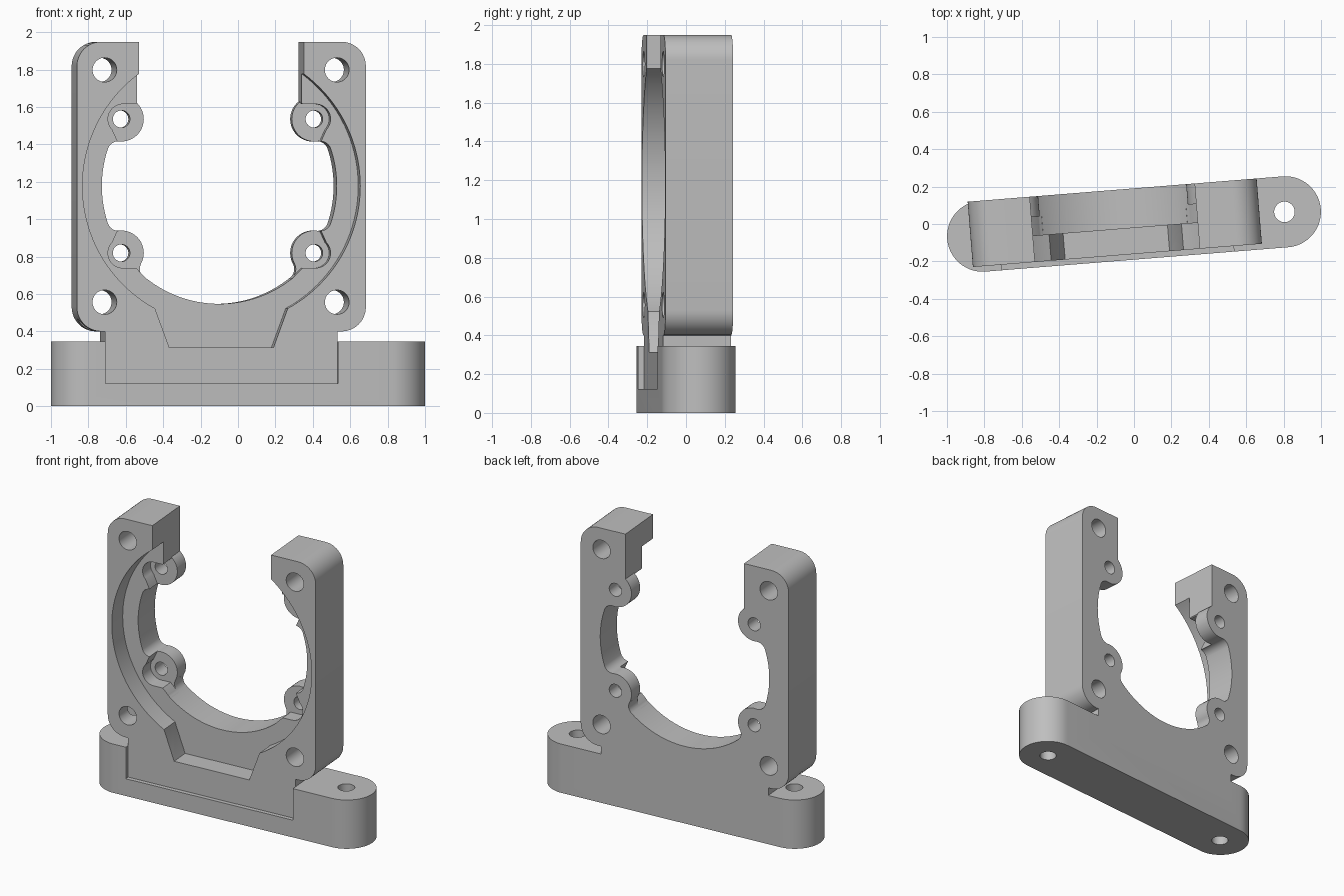
import bpy, bmesh, math
from mathutils import Matrix

if "Cube" in bpy.data.objects:
    bpy.data.objects.remove(bpy.data.objects["Cube"])

C, ZC = -0.102, 1.177          # bore axis in the bracket's own frame
FRONT, BACK = -0.16, 0.19      # plate faces
FLOOR, BOSS = -0.021, 0.08     # counterbore floor, boss seat
R, HX, HZ = 0.63, 0.517, 0.358  # bore radius, screw offsets
TOP = 1.948
YAW = math.radians(4.6)

grey = bpy.data.materials.new("light grey")
grey.diffuse_color = (0.52, 0.52, 0.52, 1)
grey.use_nodes = True
grey.node_tree.nodes["Principled BSDF"].inputs["Base Color"].default_value = grey.diffuse_color


def prism(name, pts, lo, hi, vertical=False):
    """Extrude a 2D outline along depth, or upward when vertical."""
    bm = bmesh.new()
    place = (lambda p: (p[0], p[1], lo)) if vertical else (lambda p: (p[0], lo, p[1]))
    face = bm.faces.new([bm.verts.new(place(p)) for p in pts])
    out = bmesh.ops.extrude_face_region(bm, geom=[face])
    move = (0, 0, hi - lo) if vertical else (0, hi - lo, 0)
    bmesh.ops.translate(bm, vec=move,
                        verts=[v for v in out["geom"] if isinstance(v, bmesh.types.BMVert)])
    bmesh.ops.recalc_face_normals(bm, faces=bm.faces)
    me = bpy.data.meshes.new(name)
    bm.to_mesh(me)
    bm.free()
    ob = bpy.data.objects.new(name, me)
    bpy.context.collection.objects.link(ob)
    return ob


def arc(x, z, r, a0, a1, n):
    return [(x + r * math.cos(math.radians(a0 + (a1 - a0) * i / n)),
             z + r * math.sin(math.radians(a0 + (a1 - a0) * i / n))) for i in range(n + 1)]


def circle(x, z, r, n=40):
    return arc(x, z, r, 0, 360, n)[:-1]


def rect(x0, x1, z0, z1):
    return [(x0, z0), (x1, z0), (x1, z1), (x0, z1)]


def combine(ob, tool, op="DIFFERENCE"):
    """Apply a boolean and discard the tool."""
    mod = ob.modifiers.new("cut", "BOOLEAN")
    mod.operation, mod.solver, mod.object = op, "EXACT", tool
    bpy.context.view_layer.update()
    me = bpy.data.meshes.new_from_object(ob.evaluated_get(bpy.context.evaluated_depsgraph_get()))
    ob.modifiers.clear()
    ob.data = me
    bpy.data.objects.remove(tool)


# Foot bar with round ends
bracket = prism("motor_bracket", arc(0.812, 0, 0.19, -90, 90, 32) + arc(-0.812, 0, 0.19, 90, 270, 32),
                0, 0.346, True)

# Upright plate with rounded corners and a narrower neck
W, N, RC = 0.775, 0.623, 0.13
outline = ([(C - N, 0.2), (C + N, 0.2), (C + N, 0.40)]
           + arc(C + W - RC, 0.40 + RC, RC, -90, 0, 12)
           + arc(C + W - RC, TOP - RC, RC, 0, 90, 12)
           + arc(C - W + RC, TOP - RC, RC, 90, 180, 12)
           + arc(C - W + RC, 0.40 + RC, RC, 180, 270, 12) + [(C - N, 0.40)])
combine(bracket, prism("plate", outline, FRONT, BACK), "UNION")

# Shallow front panel step in the foot
combine(bracket, prism("panel_cut", rect(C - N, C + N, 0.122, 0.6), -0.4, FRONT))

# Counterbore with a tapered bottom pocket
combine(bracket, prism("counterbore", circle(C, ZC, 0.745, 128), -0.4, FLOOR))
taper = [(C - 0.28, 0.315), (C + 0.28, 0.315), (C + 0.355, 0.52), (C + 0.355, 1.0),
         (C - 0.355, 1.0), (C - 0.355, 0.52)]
combine(bracket, prism("taper_cut", taper, -0.4, FLOOR))

# Open slot at the top in front of the boss seats
SLOT = 0.442
combine(bracket, prism("slot_cut", rect(C - SLOT, C + SLOT, ZC, 2.2), -0.4, BOSS))

# Through bore and slot, leaving four filleted screw bosses
bore = prism("bore", circle(C, ZC, R, 128), -0.1, 0.3)
combine(bore, prism("slot", rect(C - SLOT, C + SLOT, ZC, 2.2), -0.1, 0.3), "UNION")
RB, F = 0.12, 0.06
D = math.hypot(HX, HZ)
for sx in (-1, 1):
    for sz in (-1, 1):
        bx, bz = C + sx * HX, ZC + sz * HZ
        combine(bore, prism("boss", circle(bx, bz, RB, 48), -0.3, 0.4))
        # Fillet webs where the boss runs into the bore
        a, b = R - F, RB + F
        ang = math.acos((a * a + D * D - b * b) / (2 * a * D))
        base = math.atan2(HZ, HX)
        for side in ((-1, 1) if sz < 0 else (-1,)):
            t = base + side * ang
            fx, fz = a * math.cos(t), a * math.sin(t)
            t1 = math.atan2(HZ - fz, HX - fx)
            d = (t1 - t + math.pi) % (2 * math.pi) - math.pi
            pts = [(HX, HZ), (R * 1.02 * math.cos(t), R * 1.02 * math.sin(t))]
            pts += [(fx + F * math.cos(t + d * i / 10), fz + F * math.sin(t + d * i / 10))
                    for i in range(11)]
            combine(bore, prism("web", [(C + sx * x, ZC + sz * z) for x, z in pts], -0.3, 0.4))
combine(bracket, bore)

# Screw seats, open toward the bore, and holes
seat = [(0, -0.08), (0.07, -0.08), (0.13, -0.14), (0.17, -0.1), (0.17, 0.14),
        (-0.02, 0.14), (-0.035, 0.105), (-0.06, 0.05)]
for sx in (-1, 1):
    for sz in (-1, 1):
        bx, bz = C + sx * HX, ZC + sz * HZ
        combine(bracket, prism("seat_cut", circle(bx, bz, 0.08), -0.4, BOSS))
        combine(bracket, prism("seat_slot", [(bx - sx * x, bz - sz * z) for x, z in seat], -0.4, BOSS))
        combine(bracket, prism("screw_hole", circle(bx, bz, 0.046, 32), -0.4, 0.4))
        combine(bracket, prism("corner_hole", circle(C - 0.003 + sx * 0.623, ZC + sz * 0.621, 0.065),
                               -0.4, 0.4))
    combine(bracket, prism("foot_hole", circle(sx * 0.807, 0, 0.055, 32), -0.2, 0.6, True))

# Finish: slight yaw, colour, shading
bracket.data.transform(Matrix.Rotation(YAW, 4, "Z"))
bracket.data.materials.clear()
bracket.data.materials.append(grey)
for p in bracket.data.polygons:
    p.material_index = 0
bpy.ops.object.select_all(action="DESELECT")
bracket.select_set(True)
bpy.context.view_layer.objects.active = bracket
bpy.ops.object.shade_smooth_by_angle(angle=math.radians(30))
